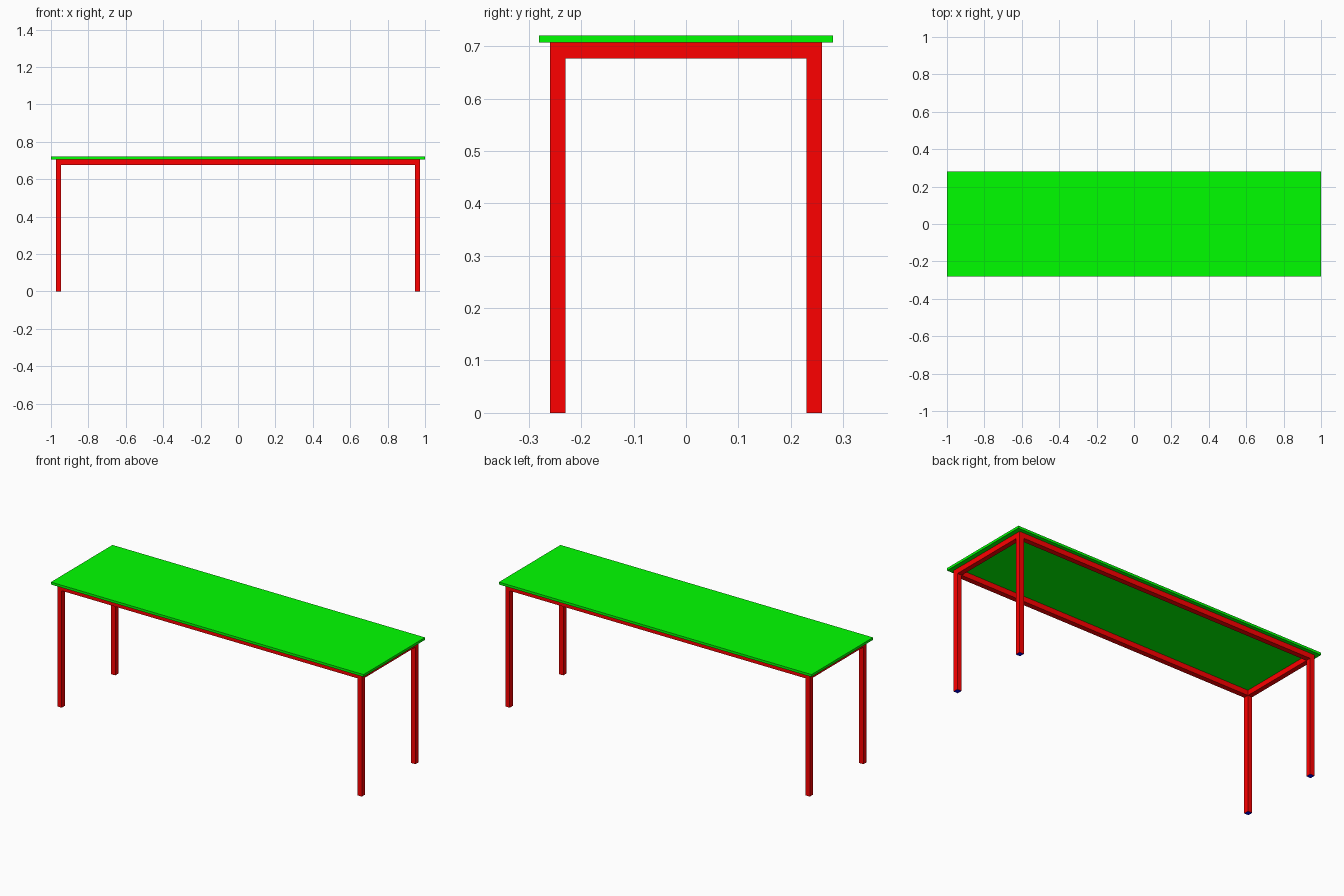
import bpy

if "Cube" in bpy.data.objects:
    bpy.data.objects.remove(bpy.data.objects["Cube"])

HALF_L, HALF_W = 1.0, 0.281       # tabletop half length and half width
TOP_Z, TOP_T = 0.7065, 0.014      # underside height and thickness of the top
TUBE_X, TUBE = 0.028, 0.03        # steel section: along x, and along y and z
LEG_X, LEG_Y = 0.96, 0.245        # leg centre lines


def material(name, rgb):
    mat = bpy.data.materials.new(name)
    mat.diffuse_color = (*rgb, 1.0)
    mat.use_nodes = True
    mat.node_tree.nodes["Principled BSDF"].inputs["Base Color"].default_value = mat.diffuse_color
    return mat


green = material("green_top", (0, 1, 0))
red = material("red_frame", (1, 0, 0))
blue = material("blue_foot", (0, 0, 1))


def box(name, size, centre, mat):
    bpy.ops.mesh.primitive_cube_add(size=1, location=centre)
    obj = bpy.context.object
    obj.name = name
    obj.scale = size
    bpy.ops.object.transform_apply(location=False, rotation=False, scale=True)
    obj.data.materials.append(mat)
    return obj


# Tabletop
box("tabletop", (2 * HALF_L, 2 * HALF_W, TOP_T), (0, 0, TOP_Z + TOP_T / 2), green)

# Legs, with a blue underside on each foot
for sx, side in ((-1, "left"), (1, "right")):
    for sy, end in ((-1, "front"), (1, "back")):
        leg = box(f"{end}_{side}_leg", (TUBE_X, TUBE, TOP_Z),
                  (sx * LEG_X, sy * LEG_Y, TOP_Z / 2), red)
        leg.data.materials.append(blue)
        for face in leg.data.polygons:
            if face.normal.z < -0.5:
                face.material_index = 1

# Rails fitted between the legs, flush under the top
rail_z = TOP_Z - TUBE / 2
for s, name in ((-1, "front_rail"), (1, "back_rail")):
    box(name, (2 * LEG_X - TUBE_X, TUBE, TUBE), (0, s * LEG_Y, rail_z), red)
for s, name in ((-1, "left_rail"), (1, "right_rail")):
    box(name, (TUBE_X, 2 * LEG_Y - TUBE, TUBE), (s * LEG_X, 0, rail_z), red)
